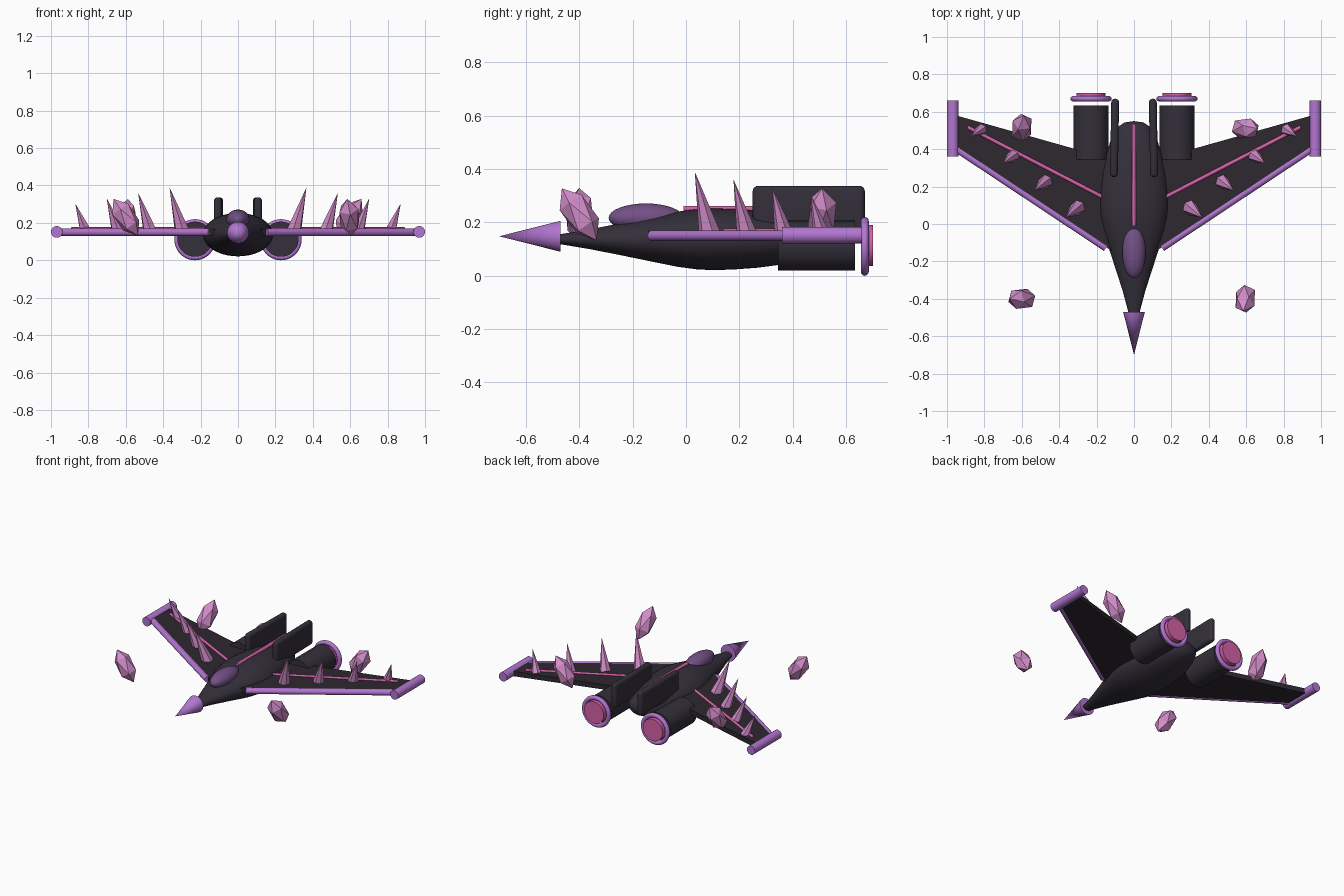
import bpy, bmesh, math
from mathutils import Vector, Matrix

if "Cube" in bpy.data.objects:
    bpy.data.objects.remove(bpy.data.objects["Cube"])


def mat(name, rgb):
    m = bpy.data.materials.new(name)
    m.diffuse_color = (*rgb, 1)
    m.use_nodes = True
    m.node_tree.nodes["Principled BSDF"].inputs["Base Color"].default_value = m.diffuse_color
    return m


DARK = mat("dark_hull", (0.034, 0.029, 0.043))
BLACK = mat("dark_wing", (0.026, 0.021, 0.029))
PURPLE = mat("purple_trim", (0.45, 0.18, 0.64))
GLASS = mat("canopy_purple", (0.17, 0.08, 0.24))
PINK = mat("glow_pink", (0.66, 0.12, 0.38))
CRYSTAL = mat("crystal_pink", (0.66, 0.27, 0.60))


def make(name, bm, material, smooth=True):
    bmesh.ops.recalc_face_normals(bm, faces=bm.faces)
    me = bpy.data.meshes.new(name)
    bm.to_mesh(me)
    bm.free()
    ob = bpy.data.objects.new(name, me)
    bpy.context.collection.objects.link(ob)
    me.materials.append(material)
    if smooth:
        bpy.context.view_layer.objects.active = ob
        bpy.ops.object.select_all(action='DESELECT')
        ob.select_set(True)
        bpy.ops.object.shade_smooth_by_angle(angle=math.radians(35))
    return ob


def rod(name, a, b, r1, r2, material, sides=32, smooth=True):
    """Cylinder or cone from point a to point b."""
    a, b = Vector(a), Vector(b)
    bm = bmesh.new()
    rot = (b - a).to_track_quat('Z', 'Y').to_matrix().to_4x4()
    bmesh.ops.create_cone(bm, cap_ends=True, segments=sides, radius1=r1, radius2=r2,
                          depth=(b - a).length, matrix=Matrix.Translation((a + b) / 2) @ rot)
    bmesh.ops.remove_doubles(bm, verts=bm.verts, dist=1e-5)
    return make(name, bm, material, smooth)


def lathe_y(name, profile, center, zscale, material, closed=False, steps=40):
    """Spin (y, radius) points round the y axis, then squash in z."""
    bm = bmesh.new()
    vs = [bm.verts.new((r, y, 0)) for y, r in profile]
    es = [bm.edges.new(p) for p in zip(vs, vs[1:] + (vs[:1] if closed else []))]
    bmesh.ops.spin(bm, geom=vs + es, cent=(0, 0, 0), axis=(0, 1, 0),
                   angle=2 * math.pi, steps=steps)
    bmesh.ops.remove_doubles(bm, verts=bm.verts, dist=1e-5)
    bmesh.ops.scale(bm, vec=(1, 1, zscale), verts=bm.verts)
    bmesh.ops.translate(bm, vec=center, verts=bm.verts)
    return make(name, bm, material)


# Fuselage, nose, canopy and spine
lathe_y("fuselage", [(-0.48, 0), (-0.48, 0.028), (-0.36, 0.06), (-0.25, 0.095), (-0.12, 0.138),
                     (-0.03, 0.167), (0.04, 0.182), (0.1, 0.187), (0.18, 0.183), (0.27, 0.172),
                     (0.36, 0.153), (0.44, 0.127), (0.49, 0.104), (0.525, 0.078),
                     (0.543, 0.05), (0.55, 0)], (0, 0, 0.137), 0.62, DARK)
rod("nose_cone", (0, -0.47, 0.148), (0, -0.70, 0.148), 0.058, 0, PURPLE)
arc = [math.pi * i / 16 for i in range(17)]
lathe_y("canopy", [(-0.14 * math.cos(t), 0.062 * math.sin(t)) for t in arc],
        (0, -0.15, 0.217), 0.87, GLASS)
rod("spine_strip", (0, -0.01, 0.25), (0, 0.535, 0.25), 0.012, 0.012, PINK, 12)

for s, side in ((1, "right"), (-1, "left")):
    # Wing slab with trims
    bm = bmesh.new()
    plan = [(0.08, -0.17), (0.95, 0.405), (0.95, 0.58), (0.08, 0.335)]
    face = bm.faces.new([bm.verts.new((s * x, y, 0.133)) for x, y in plan])
    ext = bmesh.ops.extrude_face_region(bm, geom=[face])
    bmesh.ops.translate(bm, vec=(0, 0, 0.034),
                        verts=[g for g in ext["geom"] if isinstance(g, bmesh.types.BMVert)])
    make(side + "_wing", bm, BLACK, False)
    rod(side + "_leading_edge", (s * 0.15, -0.127, 0.15), (s * 0.96, 0.41, 0.15),
        0.02, 0.02, PURPLE, 24)
    rod(side + "_wing_vein", (s * 0.15, 0.135, 0.167), (s * 0.89, 0.518, 0.167),
        0.01, 0.01, PINK, 12)
    rod(side + "_wingtip_pod", (s * 0.969, 0.36, 0.152), (s * 0.969, 0.66, 0.152),
        0.031, 0.031, PURPLE)

    # Engine, exhaust ring and glow disc
    rod(side + "_engine", (s * 0.23, 0.345, 0.113), (s * 0.23, 0.633, 0.113), 0.094, 0.094, DARK)
    ring = [(0.67 + 0.015 * math.cos(k * math.pi / 6), 0.095 + 0.015 * math.sin(k * math.pi / 6))
            for k in range(12)]
    lathe_y(side + "_exhaust_ring", ring, (s * 0.23, 0, 0.11), 1, PURPLE, True)
    rod(side + "_exhaust_glow", (s * 0.23, 0.665, 0.113), (s * 0.23, 0.70, 0.113),
        0.077, 0.077, PINK)

    # Tail fin: rounded slab with slight toe-in
    bm = bmesh.new()
    bmesh.ops.create_cube(bm, size=1)
    bmesh.ops.scale(bm, vec=(0.042, 0.42, 0.17), verts=bm.verts)
    bmesh.ops.bevel(bm, geom=bm.edges[:], offset=0.02, segments=4, profile=0.5, affect='EDGES')
    bmesh.ops.transform(bm, verts=bm.verts, matrix=Matrix.Translation((s * 0.104, 0.46, 0.252))
                        @ Matrix.Rotation(s * math.radians(1), 4, 'Z'))
    make(side + "_tail_fin", bm, DARK)

    # Row of wing spikes, shrinking outward
    for i in range(4):
        base = Vector((s * (0.30 + 0.172 * i), 0.088 + 0.139 * i, 0.16))
        tip = base + Vector((s * (0.066 - 0.004 * i), -0.055 + 0.006 * i, 0.23 - 0.029 * i))
        rod(f"{side}_wing_spike_{i + 1}", base, tip, 0.041 - 0.003 * i, 0, CRYSTAL, 6, False)

# Floating crystals, each leaning a different way
for i, (x, y, lean) in enumerate([(-0.6, -0.4, (-0.12, 0, 0.18)), (0.595, -0.4, (-0.02, -0.12, 0.18)),
                                  (-0.6, 0.515, (0.02, 0.12, 0.18)), (0.595, 0.51, (0.12, 0, 0.18))]):
    bm = bmesh.new()
    bmesh.ops.create_icosphere(bm, subdivisions=1, radius=1)
    bmesh.ops.scale(bm, vec=(0.06, 0.06, 0.118), verts=bm.verts)
    rot = Vector(lean).to_track_quat('Z', 'Y').to_matrix().to_4x4()
    bmesh.ops.transform(bm, verts=bm.verts, matrix=Matrix.Translation((x, y, 0.23)) @ rot)
    make(f"floating_crystal_{i + 1}", bm, CRYSTAL, False)
